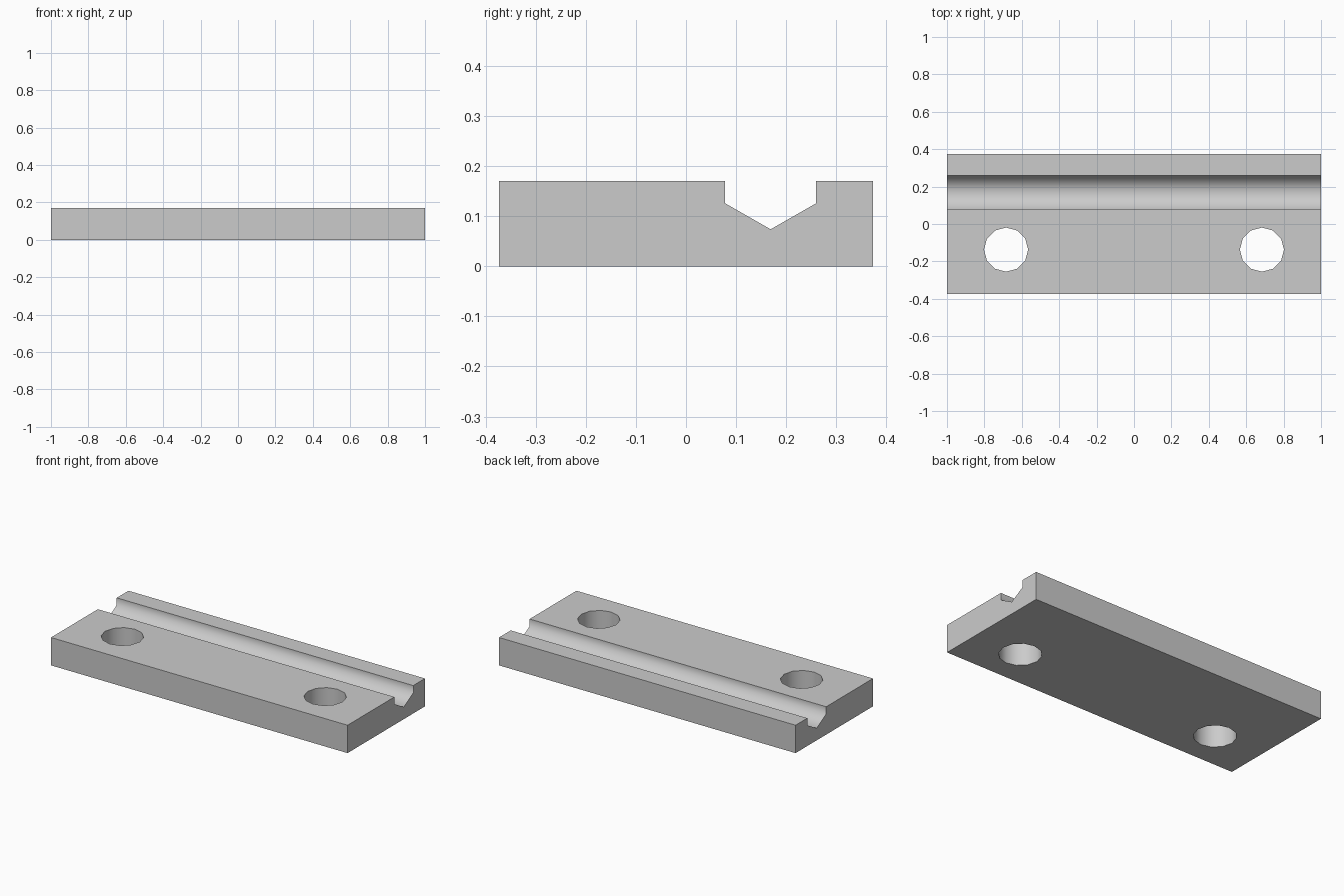
import bpy, bmesh, math
from mathutils import Matrix

cube = bpy.data.objects.get("Cube")
if cube:
    bpy.data.objects.remove(cube, do_unlink=True)

LENGTH, HALF_WIDTH, HEIGHT = 2.0, 0.373, 0.17
HOLE_X, HOLE_Y, HOLE_RADIUS = 0.684, -0.137, 0.118

grey = bpy.data.materials.new("plain grey")
grey.use_nodes = True
colour = (0.6, 0.6, 0.6, 1)
grey.diffuse_color = colour
grey.node_tree.nodes["Principled BSDF"].inputs["Base Color"].default_value = colour


def make_object(name, bm):
    bmesh.ops.recalc_face_normals(bm, faces=bm.faces)
    mesh = bpy.data.meshes.new(name)
    bm.to_mesh(mesh)
    bm.free()
    mesh.materials.append(grey)
    obj = bpy.data.objects.new(name, mesh)
    bpy.context.collection.objects.link(obj)
    return obj


# Grooved plate: side profile extruded along x
profile = [(-HALF_WIDTH, 0), (HALF_WIDTH, 0), (HALF_WIDTH, HEIGHT),
           (0.26, HEIGHT), (0.26, 0.126), (0.169, 0.074),
           (0.078, 0.126), (0.078, HEIGHT), (-HALF_WIDTH, HEIGHT)]
bm = bmesh.new()
end = bm.faces.new([bm.verts.new((-LENGTH / 2, y, z)) for y, z in profile])
extruded = bmesh.ops.extrude_face_region(bm, geom=[end], use_keep_orig=True)
moved = [g for g in extruded["geom"] if isinstance(g, bmesh.types.BMVert)]
bmesh.ops.translate(bm, verts=moved, vec=(LENGTH, 0, 0))
plate = make_object("grooved_plate", bm)

# Two twelve-sided bolt holes
bm = bmesh.new()
for side in (-1, 1):
    bmesh.ops.create_cone(bm, cap_ends=True, segments=12,
                          radius1=HOLE_RADIUS, radius2=HOLE_RADIUS, depth=1,
                          matrix=Matrix.Translation((side * HOLE_X, HOLE_Y, HEIGHT / 2)))
cutter = make_object("hole_cutter", bm)
cutter.hide_render = True
cutter.hide_set(True)

cut = plate.modifiers.new("bolt_holes", "BOOLEAN")
cut.operation = "DIFFERENCE"
cut.solver = "EXACT"
cut.object = cutter

# Apply the cut, then smooth the groove and holes while keeping the rims sharp
bpy.ops.object.select_all(action="DESELECT")
plate.select_set(True)
bpy.context.view_layer.objects.active = plate
bpy.ops.object.modifier_apply(modifier=cut.name)
bpy.data.objects.remove(cutter, do_unlink=True)
bpy.ops.object.shade_smooth_by_angle(angle=math.radians(65))
